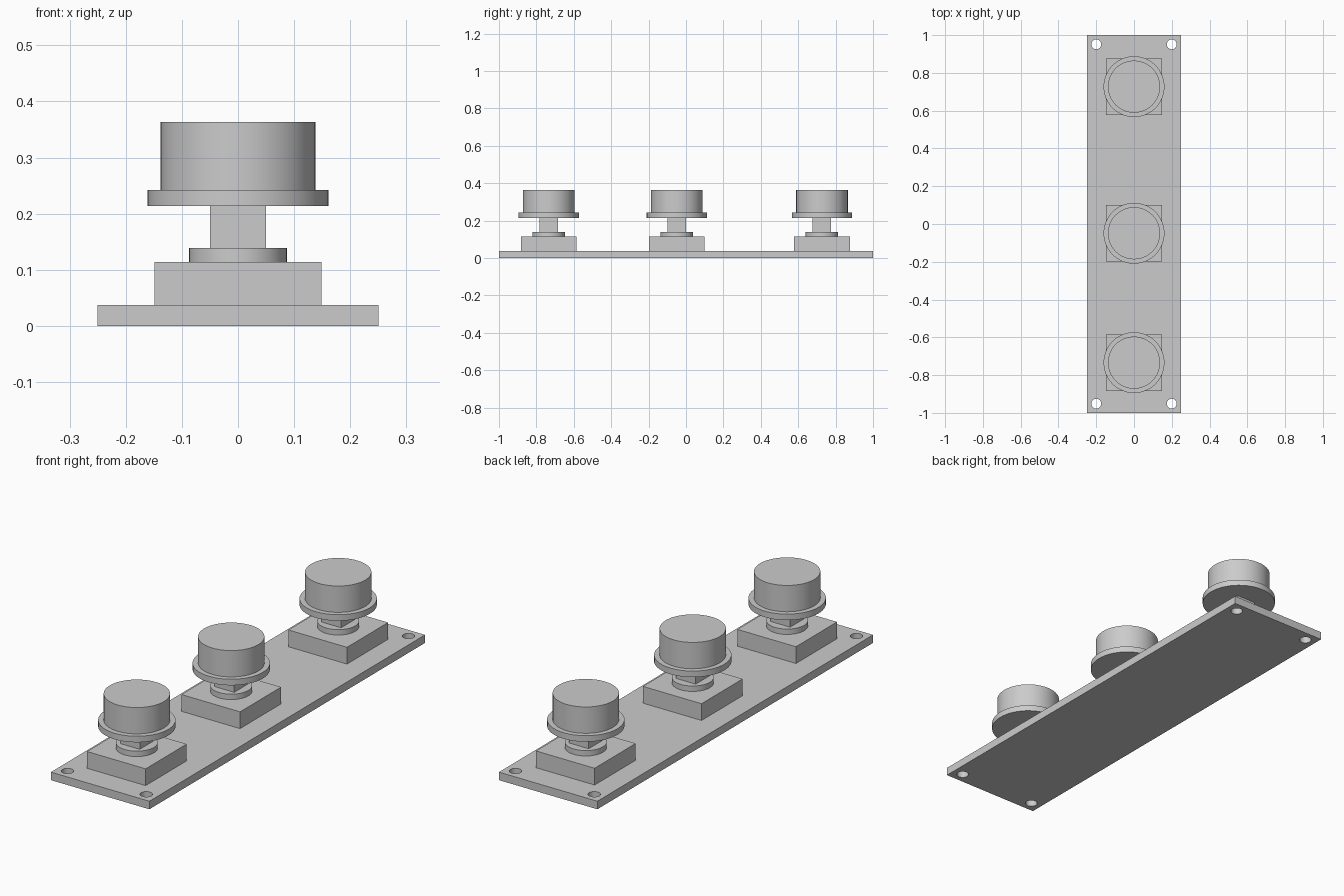
import bpy

cube = bpy.data.objects.get("Cube")
if cube:
    bpy.data.objects.remove(cube, do_unlink=True)

GREY = (0.6, 0.6, 0.6, 1.0)
grey = bpy.data.materials.new("plain grey")
grey.use_nodes = True
grey.diffuse_color = GREY
grey.node_tree.nodes["Principled BSDF"].inputs["Base Color"].default_value = GREY


def finish(name):
    obj = bpy.context.object
    obj.name = name
    obj.data.materials.append(grey)
    return obj


def box(name, width, depth, bottom, top, y=0):
    bpy.ops.mesh.primitive_cube_add(size=1, location=(0, y, (bottom + top) / 2))
    obj = finish(name)
    obj.scale = (width, depth, top - bottom)
    bpy.ops.object.transform_apply(location=False, rotation=False, scale=True)
    return obj


def disc(name, radius, bottom, top, x=0, y=0, sides=64):
    bpy.ops.mesh.primitive_cylinder_add(
        vertices=sides, radius=radius, depth=top - bottom,
        location=(x, y, (bottom + top) / 2))
    obj = finish(name)
    bpy.ops.object.shade_smooth_by_angle()
    return obj


# Mounting plate with a screw hole in each corner
PLATE_TOP = 0.037
plate = box("mounting_plate", 0.5, 2, 0, PLATE_TOP)
for x in (-0.2, 0.2):
    for y in (-0.951, 0.951):
        cutter = disc("hole_cutter", 0.026, -0.1, 0.1, x, y, 32)
        cutter.hide_render = True
        cut = plate.modifiers.new("screw_hole", "BOOLEAN")
        cut.operation = "DIFFERENCE"
        cut.solver = "EXACT"
        cut.object = cutter
        bpy.context.view_layer.objects.active = plate
        bpy.ops.object.modifier_apply(modifier=cut.name)
        bpy.data.objects.remove(cutter, do_unlink=True)

# Three push buttons, each a stack of five parts
for label, y in (("front", -0.734), ("middle", -0.049), ("back", 0.727)):
    box(label + "_switch_body", 0.298, 0.298, PLATE_TOP, 0.114, y)
    disc(label + "_collar", 0.087, 0.114, 0.139, y=y)
    box(label + "_stem", 0.099, 0.099, 0.139, 0.214, y)
    disc(label + "_cap_flange", 0.161, 0.214, 0.242, y=y)
    disc(label + "_cap", 0.138, 0.242, 0.363, y=y)
